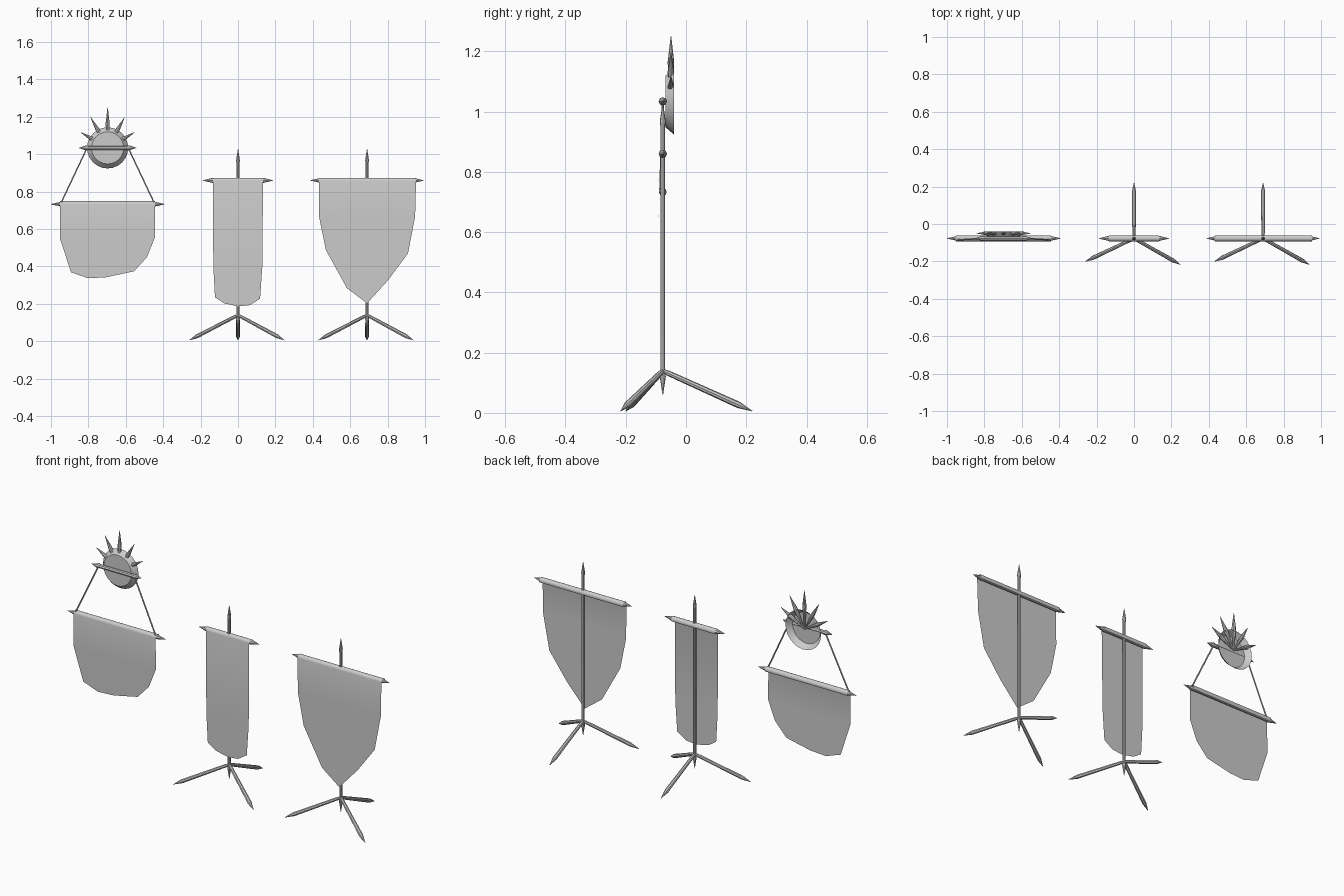
import bpy, bmesh, math
from mathutils import Vector

if "Cube" in bpy.data.objects:
    bpy.data.objects.remove(bpy.data.objects["Cube"])

Y = -0.077  # plane of poles and crossbars


def finish(name, bm, normals=True):
    if normals:
        bmesh.ops.recalc_face_normals(bm, faces=bm.faces[:])
    me = bpy.data.meshes.new(name)
    bm.to_mesh(me)
    bm.free()
    ob = bpy.data.objects.new(name, me)
    bpy.context.collection.objects.link(ob)
    bpy.ops.object.select_all(action='DESELECT')
    ob.select_set(True)
    bpy.context.view_layer.objects.active = ob
    bpy.ops.object.shade_smooth_by_angle(angle=math.radians(30))
    return ob


def spindle(name, a, b, profile, sides=8, caps=True):
    """Lathe (distance from a, radius) pairs along the line a-b."""
    a, b = Vector(a), Vector(b)
    rot = (b - a).to_track_quat('Z', 'Y')
    bm = bmesh.new()
    rings = []
    for d, r in profile:
        rings.append([bm.verts.new(a + rot @ Vector((
            r * math.cos(2 * math.pi * i / sides), r * math.sin(2 * math.pi * i / sides), d)))
            for i in range(sides)])
    for p, q in zip(rings, rings[1:]):
        for i in range(sides):
            j = (i + 1) % sides
            bm.faces.new((p[i], p[j], q[j], q[i]))
    if caps:
        bm.faces.new(rings[-1])
    bm.faces.new(rings[0])
    return finish(name, bm)


def pointed_bar(name, a, b, r, head, tip):
    """Rod with a slightly swollen point at both ends."""
    n = (Vector(b) - Vector(a)).length
    return spindle(name, a, b, [(0, 0.001), (tip, head), (tip * 1.3, r),
                                (n - tip * 1.3, r), (n - tip, head), (n, 0.001)])


def cloth(name, x0, x1, zbar, edge, r=0.016):
    """Sheet wrapped over a crossbar, hanging down to the outline in edge."""
    bm = bmesh.new()
    prev = None
    for k in range(9):
        t = math.radians(-30 + 210 * k / 8)
        y, z = Y + r * math.cos(t), zbar + r * math.sin(t)
        row = [bm.verts.new((x, y, z)) for x in (x0, x1)]
        if prev:
            bm.faces.new((prev[0], prev[1], row[1], row[0]))
        prev = row
    hang = [bm.verts.new((x, Y - 0.014, z)) for x, z in edge]
    bm.faces.new([prev[0]] + hang + [prev[1]])
    return finish(name, bm)


def stand(tag, cx, half):
    """Pole, three splayed legs and a crossbar."""
    pointed_bar(tag + "_pole", (cx, Y, 0.06), (cx, Y, 1.028), 0.008, 0.01, 0.06)
    pointed_bar(tag + "_crossbar", (cx - half, Y, 0.86), (cx + half, Y, 0.86), 0.012, 0.014, 0.055)
    for i, (dx, y) in enumerate([(-0.26, -0.2), (0.248, -0.217), (0, 0.22)]):
        a, b = Vector((cx, Y, 0.14)), Vector((cx + dx, y, 0.006))
        n = (b - a).length
        spindle(f"{tag}_leg_{i + 1}", a, b,
                [(0, 0.006), (0.02, 0.009), (n - 0.05, 0.011), (n, 0.001)])


# Narrow standing banner
stand("narrow", 0, 0.188)
cloth("narrow_cloth", -0.134, 0.134, 0.858,
      [(-0.132, 0.4), (-0.123, 0.235), (-0.075, 0.203), (0, 0.187),
       (0.064, 0.193), (0.118, 0.228), (0.13, 0.4)])

# Wide pointed standing banner
stand("wide", 0.69, 0.302)
cloth("wide_cloth", 0.433, 0.952, 0.858,
      [(0.434, 0.663), (0.47, 0.487), (0.583, 0.283), (0.69, 0.203),
       (0.802, 0.326), (0.909, 0.47), (0.947, 0.668)])

# Hanging banner with its bar
cx = -0.697
pointed_bar("hanging_bar", (-1.0, Y, 0.733), (-0.392, Y, 0.733), 0.011, 0.013, 0.055)
cloth("hanging_cloth", -0.952, -0.444, 0.733,
      [(-0.952, 0.55), (-0.893, 0.369), (-0.802, 0.337), (-0.706, 0.342),
       (-0.556, 0.374), (-0.487, 0.449), (-0.444, 0.556)])

# Mounting bar and ropes
pointed_bar("mount_bar", (cx - 0.153, Y, 1.034), (cx + 0.153, Y, 1.034), 0.011, 0.014, 0.04)
for side, s in (("left", -1), ("right", 1)):
    a, b = Vector((cx + s * 0.249, Y - 0.008, 0.74)), Vector((cx + s * 0.11, Y, 1.034))
    spindle("rope_" + side, a, b, [(0, 0.004), ((b - a).length, 0.004)], sides=6)

# Hollow round plate, open at the back
spindle("round_plate", (cx, -0.068, 1.034), (cx, -0.04, 1.034),
        [(0, 0.086), (0.028, 0.11)], sides=24, caps=False)

# Fan of spikes behind the plate
for i, (deg, n) in enumerate([(30, 0.166), (61, 0.187), (90, 0.216), (119, 0.187), (150, 0.166)]):
    t = math.radians(deg)
    a = Vector((cx, -0.05, 1.034))
    b = a + n * Vector((math.cos(t), 0, math.sin(t)))
    spindle(f"spike_{i + 1}", a, b, [(0, 0.003), (n * 0.6, 0.011), (n, 0.001)], sides=8)
